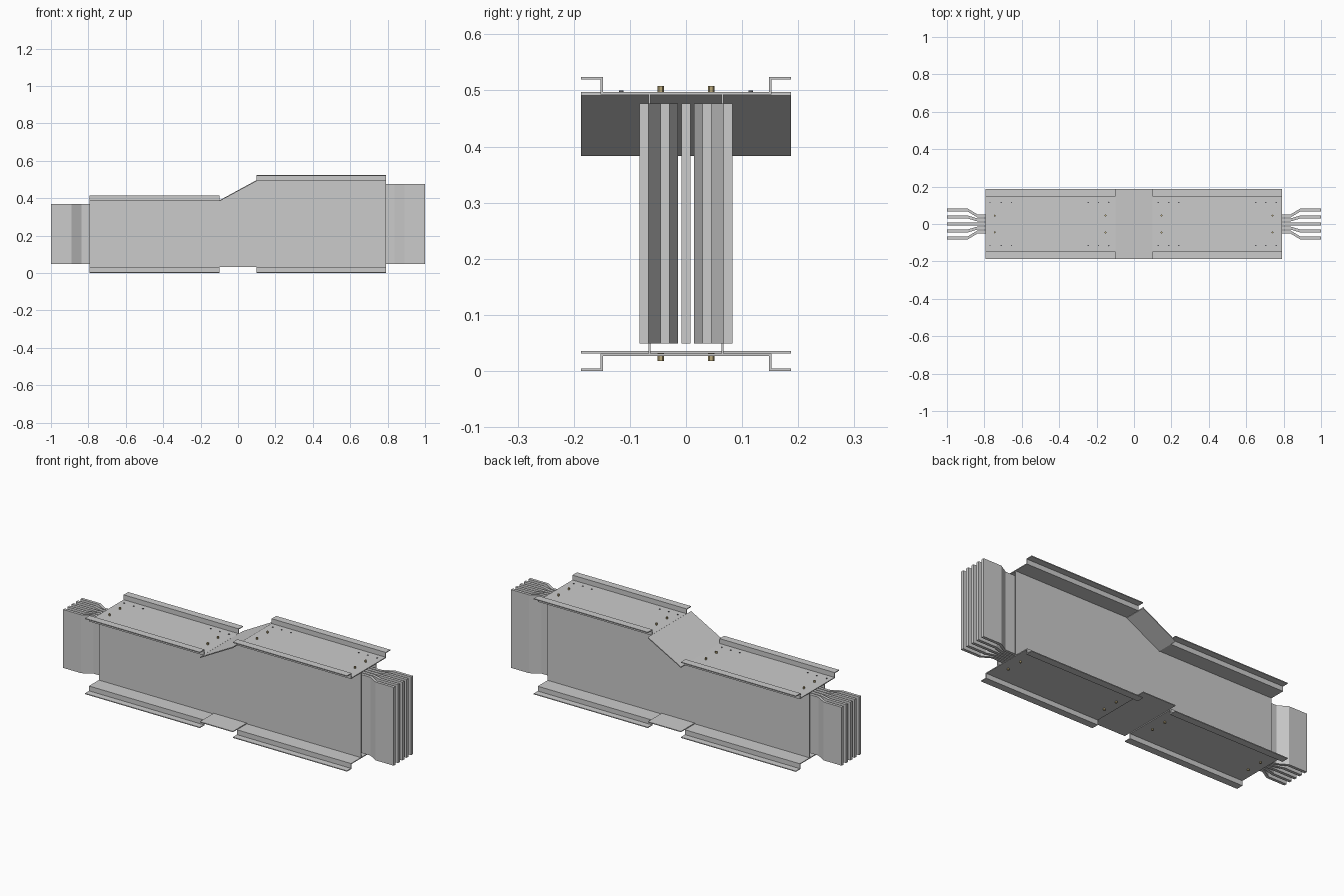
import bpy, bmesh
from mathutils import Matrix, Vector

if "Cube" in bpy.data.objects:
    bpy.data.objects.remove(bpy.data.objects["Cube"])


def loft(name, sections):
    """Solid skinned through matching closed cross-sections."""
    bm = bmesh.new()
    rings = [[bm.verts.new(p) for p in s] for s in sections]
    for a, b in zip(rings, rings[1:]):
        for i in range(len(a)):
            j = (i + 1) % len(a)
            bm.faces.new((a[i], a[j], b[j], b[i]))
    bm.faces.new(rings[0])
    bm.faces.new(rings[-1])
    bmesh.ops.recalc_face_normals(bm, faces=bm.faces)
    mesh = bpy.data.meshes.new(name)
    bm.to_mesh(mesh)
    bm.free()
    ob = bpy.data.objects.new(name, mesh)
    bpy.context.collection.objects.link(ob)
    return ob


def rect(x, y0, y1, z0, z1):
    return [(x, y0, z0), (x, y1, z0), (x, y1, z1), (x, y0, z1)]


def studs(name, spots, radius, depth, sides, color):
    """Short cylinders centred on the given spots, as one object."""
    bm = bmesh.new()
    for s in spots:
        bmesh.ops.create_cone(bm, cap_ends=True, segments=sides, radius1=radius,
                              radius2=radius, depth=depth,
                              matrix=Matrix.Translation(Vector(s)))
    mesh = bpy.data.meshes.new(name)
    bm.to_mesh(mesh)
    bm.free()
    ob = bpy.data.objects.new(name, mesh)
    bpy.context.collection.objects.link(ob)
    mat = bpy.data.materials.new(name + "_metal")
    mat.diffuse_color = color
    mat.use_nodes = True
    mat.node_tree.nodes["Principled BSDF"].inputs["Base Color"].default_value = mat.diffuse_color
    mesh.materials.append(mat)


T = 0.0045   # sheet thickness
W = 0.187    # half width of the covers
# half of a hat profile: (y, height above the base sheet's inner face)
half = [(0.152, 0), (0.152, 0.031 - T), (W, 0.031 - T), (W, 0.031),
        (0.152 - T, 0.031), (0.152 - T, T)]
hat = half + [(-y, h) for y, h in reversed(half)]

# flanged top and bottom covers of the low and the high run
runs = {"low": (-0.795, -0.1, 0.384), "high": (0.1, 0.79, 0.493)}
BOTTOM = 0.031
for tag, (x0, x1, top) in runs.items():
    loft(tag + "_top_cover", [[(x, y, top + h) for y, h in hat] for x in (x0, x1)])
    loft(tag + "_bottom_cover", [[(x, y, BOTTOM - h) for y, h in hat] for x in (x0, x1)])

# flat bottom and sloping top plates of the transition
loft("transition_bottom_plate", [rect(x, -W, W, BOTTOM, BOTTOM + T) for x in (-0.1, 0.1)])
loft("transition_top_plate", [rect(-0.1, -W, W, 0.383, 0.388),
                              rect(0.1, -W, W, 0.491, 0.497)])

# side panels stepping up through the transition
for side, y in (("front", -0.065), ("back", 0.065)):
    loft(side + "_side_panel",
         [rect(x, y - 0.002, y + 0.002, BOTTOM, z) for x, z in
          ((-0.795, 0.384), (-0.1, 0.384), (0.1, 0.493), (0.79, 0.493))])

# five conductor bars, packed inside and fanned out at both ends
for i in range(-2, 3):
    y_in, y_out = i * 0.022, i * 0.0375
    stations = [(-1, y_out, 0.368), (-0.89, y_out, 0.368), (-0.838, y_in, 0.368),
                (-0.1, y_in, 0.368), (0.1, y_in, 0.477), (0.838, y_in, 0.477),
                (0.89, y_out, 0.477), (1, y_out, 0.477)]
    loft(f"conductor_bar_{i + 3}",
         [rect(x, y - 0.008, y + 0.008, 0.049, z) for x, y, z in stations])

# dark rivets on the top covers, brass bolts on top and bottom
rivets, bolts = [], []
for xs, bx, top in (((-0.77, -0.71, -0.655, -0.245, -0.19, -0.135), (-0.745, -0.152), 0.384),
                    ((0.13, 0.185, 0.24, 0.65, 0.705, 0.76), (0.147, 0.74), 0.493)):
    for y in (-0.115, 0.115):
        rivets += [(x, y, top + T) for x in xs]
    for y in (-0.045, 0.045):
        for x in bx:
            bolts += [(x, y, top + 0.008), (x, y, BOTTOM - 0.006)]
studs("cover_rivets", rivets, 0.004, 0.005, 12, (0.1, 0.1, 0.11, 1))
studs("cover_bolts", bolts, 0.0055, 0.014, 6, (0.5, 0.4, 0.2, 1))
